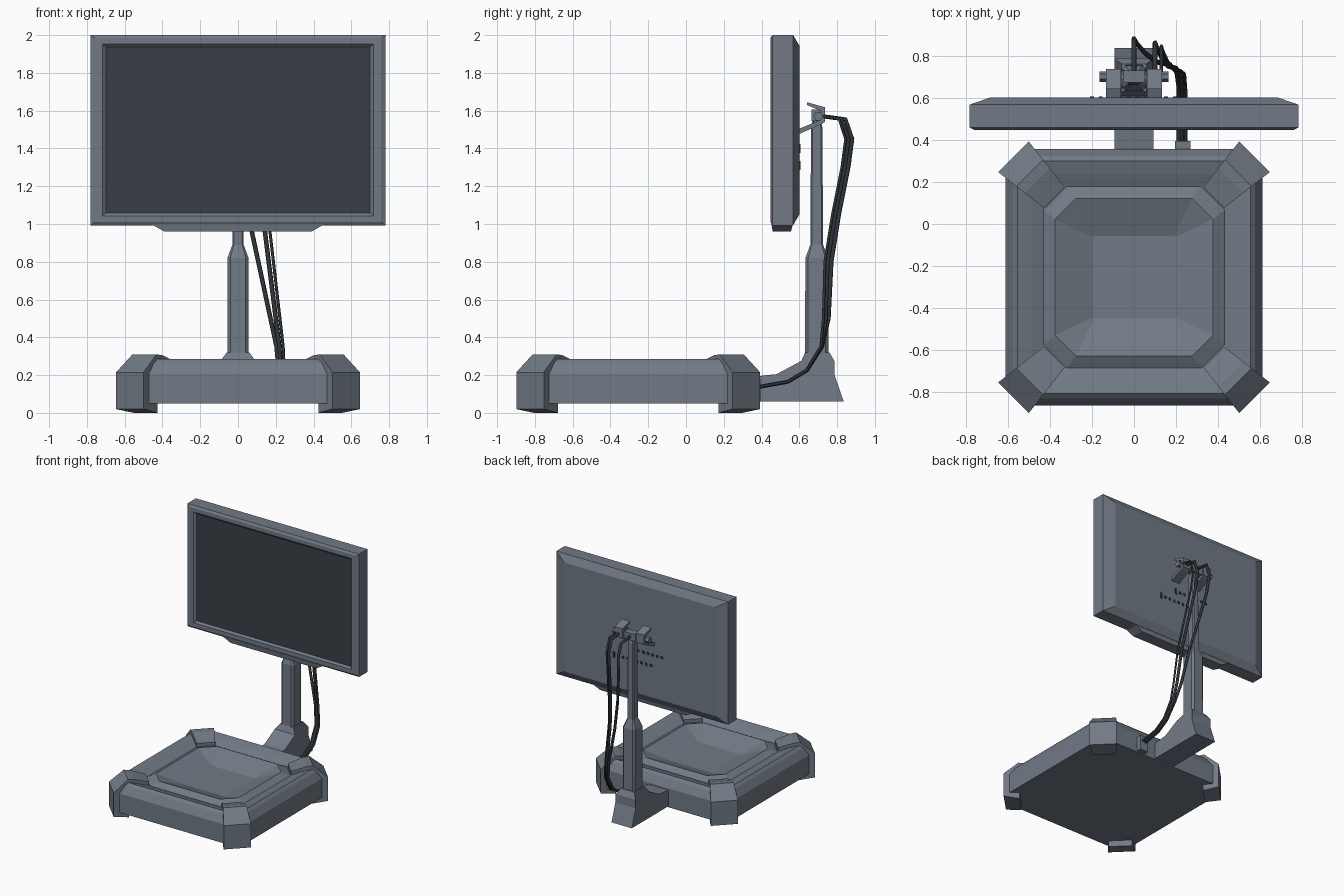
import bpy, bmesh, math
from mathutils import Vector, Matrix

if "Cube" in bpy.data.objects:
    bpy.data.objects.remove(bpy.data.objects["Cube"])


def material(name, col):
    m = bpy.data.materials.new(name)
    m.diffuse_color = (*col, 1)
    m.use_nodes = True
    m.node_tree.nodes["Principled BSDF"].inputs["Base Color"].default_value = m.diffuse_color
    return m


BODY = material("slate_grey_casing", (0.165, 0.195, 0.235))
SCREEN = material("dark_screen", (0.042, 0.049, 0.062))
CABLE = material("black_cable", (0.028, 0.034, 0.04))


def finish(name, bm, *mats):
    bmesh.ops.recalc_face_normals(bm, faces=bm.faces)
    me = bpy.data.meshes.new(name)
    bm.to_mesh(me)
    bm.free()
    for m in mats:
        me.materials.append(m)
    ob = bpy.data.objects.new(name, me)
    bpy.context.collection.objects.link(ob)
    return ob


def loft(name, rings, *mats, first_cap=0):
    """Skin a list of point rings and cap both ends."""
    bm = bmesh.new()
    vr = [[bm.verts.new(p) for p in r] for r in rings]
    n = len(rings[0])
    for a, b in zip(vr, vr[1:]):
        for i in range(n):
            j = (i + 1) % n
            bm.faces.new((a[i], a[j], b[j], b[i]))
    bm.faces.new(vr[0]).material_index = first_cap
    bm.faces.new(vr[-1])
    return finish(name, bm, *mats)


def slab(name, profile, width, x=0.0, mat=BODY):
    """Profile in (y, z), thickened along x by a half width rule."""
    rings = [[(x + s * width(y, z), y, z) for y, z in profile] for s in (-1, 1)]
    return loft(name, rings, mat)


def box(name, lo, hi, mat=BODY):
    return slab(name, [(lo[1], lo[2]), (hi[1], lo[2]), (hi[1], hi[2]), (lo[1], hi[2])],
                lambda y, z: (hi[0] - lo[0]) / 2, (lo[0] + hi[0]) / 2, mat)


def octagon(h, c, z, cx=0.0, cy=0.0, hy=None):
    hy = h if hy is None else hy
    pts = [(h, hy - c), (h - c, hy), (c - h, hy), (-h, hy - c),
           (-h, c - hy), (c - h, -hy), (h - c, -hy), (h, c - hy)]
    return [(cx + x, cy + y, z) for x, y in pts]


# --- dished base with raised inner rim
CY = -0.253
loft("base_body", [octagon(h, c, z, 0, CY) for h, c, z in (
    (0.61, 0.12, 0.05), (0.61, 0.12, 0.205), (0.575, 0.11, 0.265), (0.553, 0.1, 0.285),
    (0.49, 0.09, 0.265), (0.43, 0.11, 0.24), (0.375, 0.1, 0.27), (0.195, 0.005, 0.2))], BODY)

# --- four diagonal corner brackets
foot = [(0.81, 0.02), (0.81, 0.215), (0.70, 0.31), (0.65, 0.305), (0.536, 0.27),
        (0.536, 0.2), (0.69, 0.1), (0.69, 0.0)]
for i in range(4):
    ob = slab(f"corner_bracket_{i + 1}", foot, lambda d, z: 0.07 + (d - 0.536) * 0.12)
    ob.data.transform(Matrix.Translation((0, CY, 0)) @ Matrix.Rotation(math.radians(45 + 90 * i), 4, 'Z'))

# --- stand foot behind the base
slab("stand_foot", [(0.34, 0.06), (0.34, 0.19), (0.48, 0.205), (0.61, 0.275), (0.63, 0.32),
                    (0.76, 0.32), (0.785, 0.275), (0.785, 0.205), (0.835, 0.06)],
     lambda y, z: 0.06 if z > 0.3 else 0.092)

# --- stepped, chamfered column
loft("column", [octagon(hx, c, z, 0, 0.692, hy) for hx, hy, c, z in (
    (0.056, 0.062, 0.015, 0.3), (0.056, 0.06, 0.015, 0.82), (0.03, 0.034, 0.008, 0.89),
    (0.028, 0.03, 0.008, 1.51), (0.022, 0.022, 0.006, 1.55))], BODY)

# --- monitor: screen, bezel, housing and bevelled back
def frame(hx, hz, y):
    return [(sx * hx, y, 1.497 + sz * hz) for sx, sz in ((-1, -1), (1, -1), (1, 1), (-1, 1))]

loft("monitor", [frame(*r) for r in (
    (0.70, 0.44, 0.462), (0.718, 0.455, 0.447), (0.758, 0.487, 0.447), (0.78, 0.504, 0.458),
    (0.78, 0.504, 0.567), (0.685, 0.447, 0.6))], BODY, SCREEN, first_cap=1)
chin = [(-0.46, 1.0), (-0.39, 0.96), (0.39, 0.96), (0.46, 1.0)]
loft("monitor_chin", [[(x, y if z > 0.98 else 0.5 + (y - 0.5) * 0.85, z) for x, z in chin]
                      for y in (0.452, 0.566)], BODY)

# --- hinge: two hooked brackets, axle and knuckle
hook = [(0.595, 1.475), (0.6, 1.505), (0.7, 1.545), (0.712, 1.6), (0.64, 1.63), (0.64, 1.645),
        (0.735, 1.618), (0.735, 1.54), (0.71, 1.525)]
for s in (-1, 1):
    slab(f"hinge_hook_{'left' if s < 0 else 'right'}", hook, lambda y, z: 0.036, s * 0.098)
    slab(f"hinge_cheek_{'left' if s < 0 else 'right'}",
         [(0.665, 1.545), (0.725, 1.545), (0.725, 1.605), (0.665, 1.605)], lambda y, z: 0.012, s * 0.07)
    slab(f"axle_cap_{'left' if s < 0 else 'right'}",
         [(0.7 + 0.025 * math.cos(a * math.pi / 3), 1.57 + 0.025 * math.sin(a * math.pi / 3)) for a in range(6)],
         lambda y, z: 0.015, s * 0.148)
box("hinge_axle", (-0.15, 0.687, 1.557), (0.15, 0.713, 1.583))
box("hinge_knuckle", (-0.052, 0.672, 1.54), (0.052, 0.73, 1.598))

# --- small sockets on the back panel
for row, (x0, n, z) in enumerate(((-0.2, 8, 1.4), (-0.1, 9, 1.31))):
    for i in range(n):
        x, h = x0 + i * 0.042, 0.024 if i == n - 1 else 0.01
        box(f"socket_{row + 1}_{i + 1}", (x - 0.009, 0.598, z - h), (x + 0.009, 0.605, z + h), CABLE)

# --- cables from the base plug up to the hinge
def cable(name, pts, r):
    cu = bpy.data.curves.new(name, 'CURVE')
    cu.dimensions, cu.bevel_depth, cu.bevel_resolution, cu.use_fill_caps = '3D', r, 1, True
    sp = cu.splines.new('POLY')
    sp.points.add(len(pts) - 1)
    for p, co in zip(sp.points, pts):
        p.co = (*co, 1)
    tmp = bpy.data.objects.new(name + "_path", cu)
    bpy.context.collection.objects.link(tmp)
    bpy.context.view_layer.update()
    me = bpy.data.meshes.new_from_object(tmp.evaluated_get(bpy.context.evaluated_depsgraph_get()))
    bpy.data.objects.remove(tmp)
    me.materials.clear()
    me.materials.append(CABLE)
    bpy.context.collection.objects.link(bpy.data.objects.new(name, me))

# side path (y, z) shared by all cables, t = sideways blend toward the top end
path = [(0.37, 0.135), (0.54, 0.165), (0.64, 0.225), (0.72, 0.35), (0.755, 0.5), (0.77, 0.8),
        (0.81, 1.05), (0.86, 1.3), (0.88, 1.45), (0.845, 1.555), (0.725, 1.57)]
blend = [0, 0, 0, 0.05, 0.2, 0.5, 0.75, 0.95, 1, 1, 1]
for name, x0, x1, dy, r in (("cable_left", 0.215, 0.0, 0.0, 0.012),
                            ("cable_middle", 0.225, 0.1, -0.02, 0.012),
                            ("cable_right", 0.245, 0.13, -0.035, 0.008)):
    cable(name, [(x0 + (x1 - x0) * t, y + dy * min(1, 4 * t) * (z < 1.56), z)
                 for (y, z), t in zip(path, blend)], r)
box("cable_plug", (0.195, 0.345, 0.06), (0.268, 0.395, 0.18))
